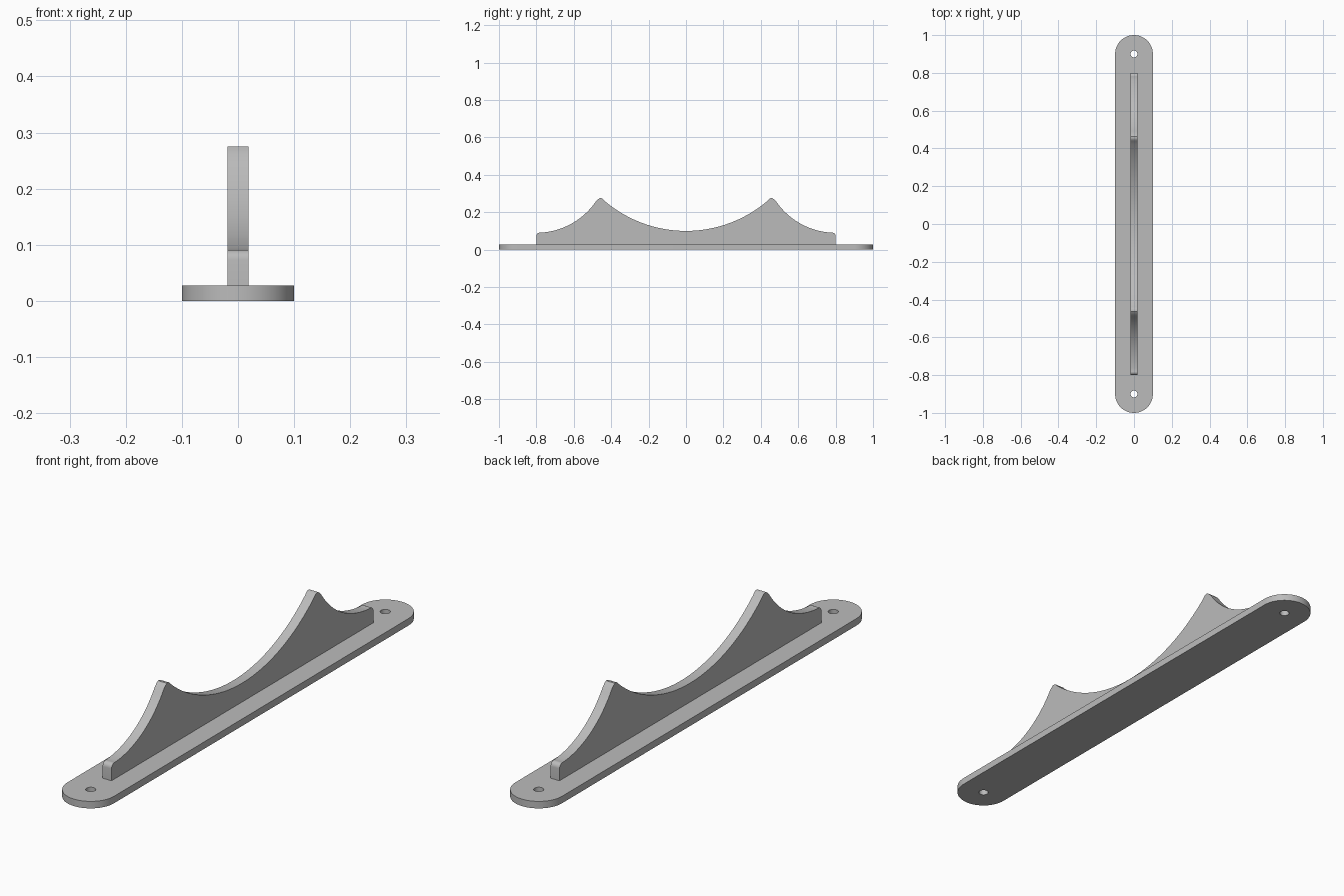
import bpy, bmesh
from math import sin, cos, pi, asin
from mathutils import Vector

if "Cube" in bpy.data.objects:
    bpy.data.objects.remove(bpy.data.objects["Cube"], do_unlink=True)

grey = bpy.data.materials.new("plain grey")
grey.use_nodes = True
colour = (0.5, 0.5, 0.5, 1)
grey.diffuse_color = colour
grey.node_tree.nodes["Principled BSDF"].inputs["Base Color"].default_value = colour


def arc(cu, cv, r, start, end, steps):
    """Points on a circular arc, angles in radians."""
    angles = [start + (end - start) * i / steps for i in range(steps + 1)]
    return [(cu + r * cos(a), cv + r * sin(a)) for a in angles]


def extrude_outline(name, loops, place, push):
    """Fill closed outlines (inner ones become holes) and extrude them."""
    bm = bmesh.new()
    for loop in loops:
        verts = [bm.verts.new(place(u, v)) for u, v in loop]
        for a, b in zip(verts, verts[1:] + verts[:1]):
            bm.edges.new((a, b))
    bmesh.ops.triangle_fill(bm, edges=bm.edges[:], use_beauty=True)
    out = bmesh.ops.extrude_face_region(bm, geom=bm.faces[:], use_keep_orig=True)
    moved = [g for g in out["geom"] if isinstance(g, bmesh.types.BMVert)]
    bmesh.ops.translate(bm, verts=moved, vec=Vector(push))
    bmesh.ops.recalc_face_normals(bm, faces=bm.faces[:])
    mesh = bpy.data.meshes.new(name)
    bm.to_mesh(mesh)
    bm.free()
    mesh.materials.append(grey)
    ob = bpy.data.objects.new(name, mesh)
    bpy.context.collection.objects.link(ob)
    bpy.ops.object.select_all(action='DESELECT')
    ob.select_set(True)
    bpy.context.view_layer.objects.active = ob
    bpy.ops.object.shade_smooth_by_angle(angle=pi / 6)
    return ob


# Base plate: rounded ends and two screw holes
base_top = 0.027
half_width, end_y, hole_r = 0.1, 0.9, 0.018
outline = (arc(0, end_y, half_width, 0, pi, 32)
           + arc(0, -end_y, half_width, pi, 2 * pi, 32))
holes = [arc(0, s * end_y, hole_r, 0, 2 * pi, 24)[:-1] for s in (1, -1)]
extrude_outline("base_plate", [outline] + holes,
                lambda u, v: (u, v, 0), (0, 0, base_top))

# Upright rib: wide central scoop, rounded peaks, smaller outer scoops
half_thick = 0.019
scoop_r, side_r = 0.67, 0.386
scoop = arc(0, 0.1 + scoop_r, scoop_r, -pi / 2, -pi / 2 + asin(0.437 / scoop_r), 24)
peak = [(0.445, 0.271), (0.453, 0.275), (0.462, 0.275), (0.469, 0.270)]
side = arc(0.8, 0.09 + side_r, side_r, pi + asin(0.216 / side_r), 1.5 * pi - 0.05, 20)
corner = arc(0.782, 0.073, 0.018, pi / 2 - 0.05, 0, 6)
half = scoop + peak + side + corner + [(0.8, base_top)]
mirrored = [(-y, z) for y, z in reversed(half[1:])]
extrude_outline("scooped_rib", [mirrored + half],
                lambda u, v: (-half_thick, u, v), (2 * half_thick, 0, 0))
